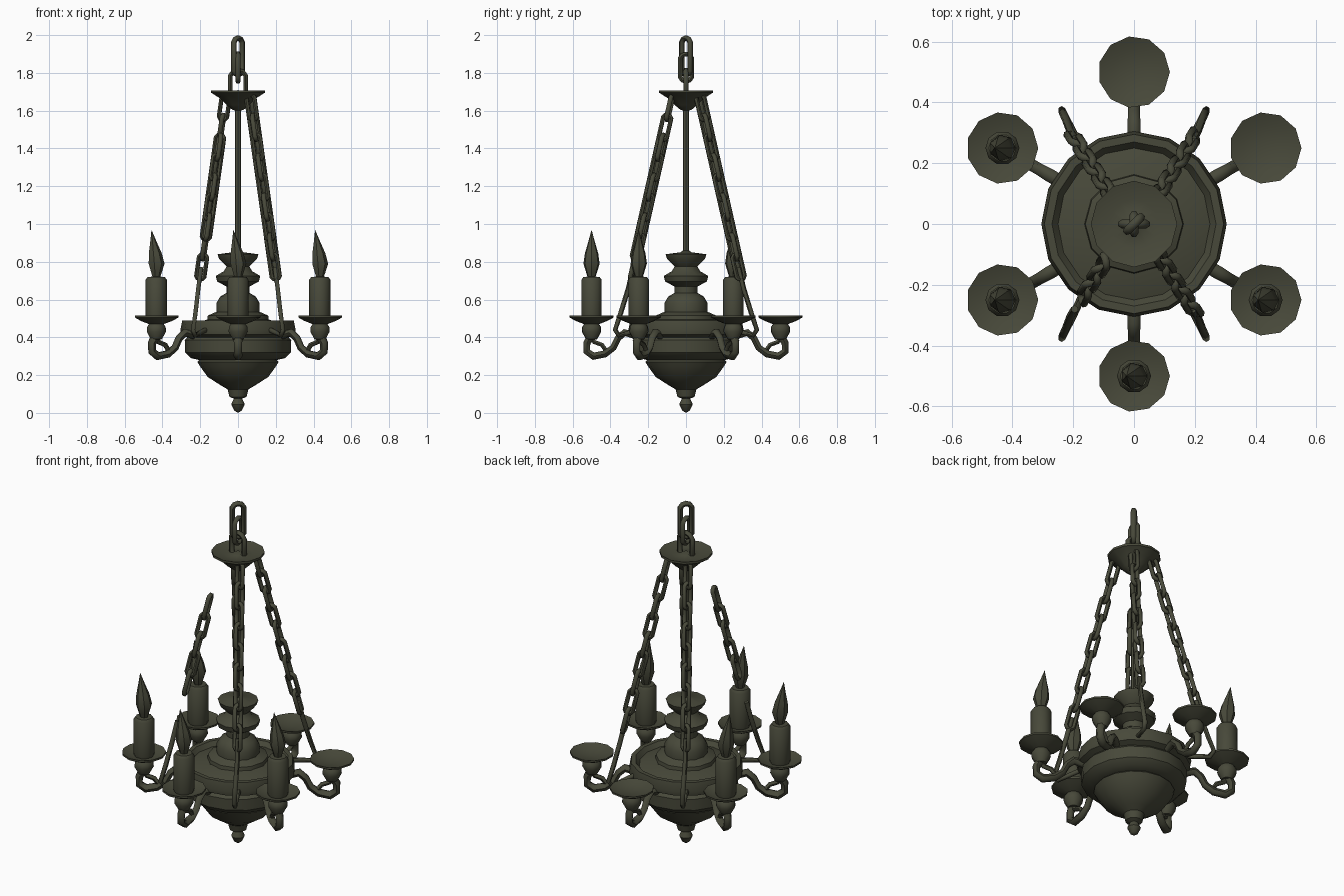
import bpy, math
from math import cos, sin, pi
from mathutils import Vector, Matrix

if "Cube" in bpy.data.objects:
    bpy.data.objects.remove(bpy.data.objects["Cube"], do_unlink=True)

# Single aged metal colour
COLOR = (0.064, 0.066, 0.042, 1)
metal = bpy.data.materials.new("dark_olive_bronze")
metal.use_nodes = True
metal.diffuse_color = COLOR
bsdf = metal.node_tree.nodes["Principled BSDF"]
bsdf.inputs["Base Color"].default_value = COLOR
bsdf.inputs["Roughness"].default_value = 0.8


def finish(obj, angle):
    obj.data.materials.append(metal)
    bpy.ops.object.select_all(action="DESELECT")
    obj.select_set(True)
    bpy.context.view_layer.objects.active = obj
    if obj.type == "CURVE":
        bpy.ops.object.convert(target="MESH")
    bpy.ops.object.shade_smooth_by_angle(angle=math.radians(angle))
    return bpy.context.view_layer.objects.active


def lathe(name, profile, sides, loc=(0, 0, 0), angle=40):
    """Turned part from (radius, height) pairs, listed bottom to top."""
    verts, faces, rings = [], [], []
    for r, z in profile:
        n = sides if r > 0 else 1
        rings.append(range(len(verts), len(verts) + n))
        verts += [(r * cos(2 * pi * i / sides), r * sin(2 * pi * i / sides), z) for i in range(n)]
    for a, b in zip(rings, rings[1:]):
        for i in range(sides):
            j = (i + 1) % sides
            quad = [a[i % len(a)], a[j % len(a)], b[j % len(b)], b[i % len(b)]]
            faces.append(list(dict.fromkeys(quad)))
    mesh = bpy.data.meshes.new(name)
    mesh.from_pydata(verts, [], faces)
    obj = bpy.data.objects.new(name, mesh)
    bpy.context.collection.objects.link(obj)
    obj.location = loc
    return finish(obj, angle)


def tube(name, points, radius, closed=False, matrix=Matrix(), taper=None):
    """Round bar along a path."""
    curve = bpy.data.curves.new(name, "CURVE")
    curve.dimensions = "3D"
    curve.bevel_depth = radius
    curve.bevel_resolution = 1
    curve.use_fill_caps = not closed
    spline = curve.splines.new("POLY")
    spline.points.add(len(points) - 1)
    for i, p in enumerate(points):
        spline.points[i].co = (*p, 1)
        if taper:
            spline.points[i].radius = taper[i]
    spline.use_cyclic_u = closed
    obj = bpy.data.objects.new(name, curve)
    bpy.context.collection.objects.link(obj)
    obj.matrix_world = matrix
    return finish(obj, 60)


def link(name, start, end, width, radius, roll):
    """Oval chain link spanning two points."""
    start, end = Vector(start), Vector(end)
    axis = end - start
    half, w = axis.length / 2, width / 2
    points = []
    for i in range(10):
        a = 2 * pi * (i + 0.5) / 10
        points.append((w * cos(a), 0, (half - w) * (1 if sin(a) > 0 else -1) + w * sin(a)))
    turn = axis.to_track_quat("Z", "Y").to_matrix().to_4x4()
    tube(name, points, radius, True,
         Matrix.Translation((start + end) / 2) @ turn @ Matrix.Rotation(roll, 4, "Z"))


# Bowl with bottom finial
lathe("bowl", [(0, 0), (0.02, 0.012), (0.036, 0.045), (0.022, 0.075), (0.045, 0.085),
               (0.055, 0.125), (0.09, 0.145), (0.16, 0.19), (0.2, 0.245), (0.215, 0.27),
               (0.205, 0.28), (0.25, 0.29), (0.28, 0.32), (0.282, 0.385), (0.268, 0.4),
               (0.3, 0.415), (0.305, 0.44), (0.295, 0.49), (0.27, 0.49), (0.25, 0.465),
               (0.16, 0.495), (0, 0.5)], 16)

# Turned central column and thin stem
lathe("column", [(0, 0.47), (0.165, 0.48), (0.16, 0.515), (0.115, 0.535), (0.115, 0.58),
                 (0.095, 0.615), (0.062, 0.635), (0.062, 0.67), (0.11, 0.695),
                 (0.118, 0.725), (0.075, 0.75), (0.06, 0.775), (0.1, 0.815),
                 (0.108, 0.84), (0.03, 0.85), (0, 0.87)], 12)
lathe("stem", [(0.017, 0.84), (0.017, 1.64)], 8)

# Ceiling canopy
lathe("canopy", [(0, 1.595), (0.03, 1.605), (0.06, 1.63), (0.095, 1.665), (0.142, 1.695),
                 (0.142, 1.708), (0.08, 1.69), (0.03, 1.695), (0, 1.71)], 12)

# Hanging links above the canopy
link("canopy_ring", (0, 0, 1.67), (0, 0, 1.815), 0.085, 0.014, 0)
link("hanging_link_lower", (0, 0, 1.755), (0, 0, 1.9), 0.065, 0.014, pi / 2)
link("hanging_link_upper", (0, 0, 1.79), (0, 0, 1.985), 0.065, 0.015, pi / 4)

# Six arms with drip pans; the ones toward the back and back left hold no candle
ARM = [(0.27, 0.41), (0.325, 0.425), (0.36, 0.395), (0.385, 0.345), (0.43, 0.312),
       (0.49, 0.3), (0.525, 0.325), (0.525, 0.37), (0.5, 0.41)]
ARM_TAPER = [1, 1, 0.9, 0.9, 1, 1.05, 1, 1, 1.2]
BRACE = [(0.42, 0.325), (0.445, 0.36), (0.485, 0.375), (0.505, 0.4)]
for k in range(6):
    a = pi / 6 + k * pi / 3
    d = Vector((cos(a), sin(a), 0))
    place = lambda path: [(d.x * r, d.y * r, z) for r, z in path]
    tube(f"arm_{k}", place(ARM), 0.022, taper=ARM_TAPER)
    tube(f"arm_brace_{k}", place(BRACE), 0.013)
    lathe(f"drip_pan_{k}", [(0, 0.385), (0.03, 0.39), (0.052, 0.43), (0.05, 0.455),
                            (0.04, 0.47), (0.085, 0.487), (0.118, 0.505), (0.118, 0.515),
                            (0.075, 0.498), (0, 0.49)], 11, d * 0.5)
    if k not in (0, 1):
        lathe(f"candle_{k}", [(0.05, 0.485), (0.056, 0.51), (0.056, 0.705),
                              (0.045, 0.72), (0, 0.722)], 10, d * 0.5)
        flame = lathe(f"flame_{k}", [(0.018, 0.71), (0.03, 0.745), (0.044, 0.79),
                                     (0.036, 0.845), (0.018, 0.905), (0, 0.97)], 7, d * 0.5)
        for v in flame.data.vertices:
            v.co.x -= 0.025 * max(0, (v.co.z - 0.8) / 0.17)

# Four chains running to rods beside the bowl; the front right one is broken
LINKS = 9
for sx in (-1, 1):
    for sy in (-1, 1):
        side = ("back" if sy > 0 else "front") + ("_left" if sx > 0 else "_right")
        top = Vector((sx * 0.065, sy * 0.075, 1.67))
        bottom = Vector((sx * 0.2, sy * 0.29, 0.72))
        overlap = (bottom - top) * 0.014
        for i in range(LINKS):
            if side == "front_right" and not 2 <= i <= 6:
                continue
            link(f"chain_link_{side}_{i}", top.lerp(bottom, i / LINKS) - overlap,
                 top.lerp(bottom, (i + 1) / LINKS) + overlap,
                 0.046, 0.0125, pi / 4 + (i % 2) * pi / 2)
        hook = [(0.195, 0.28, 0.77), (0.21, 0.305, 0.66), (0.225, 0.345, 0.53),
                (0.238, 0.375, 0.44), (0.228, 0.355, 0.41), (0.2, 0.3, 0.425), (0.17, 0.235, 0.44)]
        tube(f"chain_hook_{side}", [(sx * x, sy * y, z) for x, y, z in hook], 0.013)
